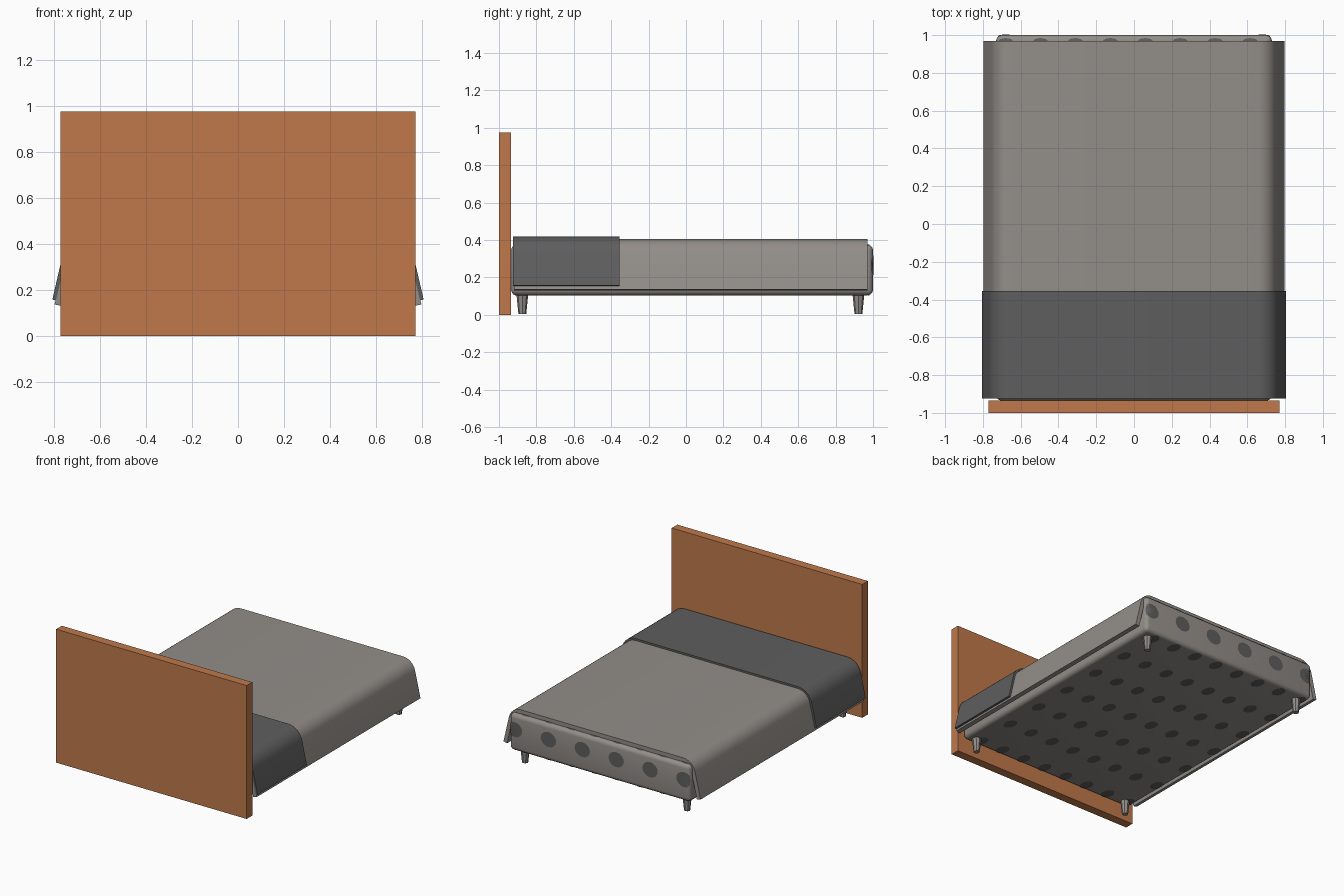
import bpy, bmesh, math
from mathutils import Vector

if "Cube" in bpy.data.objects:
    bpy.data.objects.remove(bpy.data.objects["Cube"], do_unlink=True)


def material(name, rgb):
    m = bpy.data.materials.new(name)
    m.use_nodes = True
    m.diffuse_color = (*rgb, 1)
    m.node_tree.nodes["Principled BSDF"].inputs["Base Color"].default_value = (*rgb, 1)
    return m


WOOD = material("warm_wood", (0.52, 0.19, 0.071))
GREY = material("warm_grey_cloth", (0.29, 0.27, 0.25))
DARK = material("charcoal_cloth", (0.112, 0.112, 0.112))


def add_object(name, bm, mat):
    mesh = bpy.data.meshes.new(name)
    bm.to_mesh(mesh)
    bm.free()
    obj = bpy.data.objects.new(name, mesh)
    bpy.context.collection.objects.link(obj)
    mesh.materials.append(mat)
    return obj


def finish(obj, smooth=True):
    """Apply the modifiers, then shade with sharp corners kept."""
    bpy.ops.object.select_all(action='DESELECT')
    obj.select_set(True)
    bpy.context.view_layer.objects.active = obj
    for mod in list(obj.modifiers):
        bpy.ops.object.modifier_apply(modifier=mod.name)
    if smooth:
        bpy.ops.object.shade_smooth_by_angle(angle=math.radians(35))


def box(name, low, high, mat, bevel=0):
    bm = bmesh.new()
    bmesh.ops.create_cube(bm, size=1)
    low, high = Vector(low), Vector(high)
    for v in bm.verts:
        v.co = (low + high) / 2 + v.co * (high - low)
    obj = add_object(name, bm, mat)
    if bevel:
        mod = obj.modifiers.new("round", 'BEVEL')
        mod.width, mod.segments = bevel, 4
    finish(obj, bevel > 0)
    return obj


# Headboard and mattress
LOW, HIGH, ROUND = Vector((-0.73, -0.935, 0.105)), Vector((0.73, 1.0, 0.375)), 0.03
box("headboard", (-0.77, -1.0, 0), (0.77, -0.935, 0.975), WOOD)
box("mattress", LOW, HIGH, GREY, ROUND)


# Spots printed on the mattress: thin ovals laid on its rounded surface
def on_mattress(p):
    core = Vector([min(max(c, a + ROUND), b - ROUND) for c, a, b in zip(p, LOW, HIGH)])
    return core + (p - core).normalized() * (ROUND + 0.002)


def spot(bm, centre, u, v):
    centre, u, v = Vector(centre), Vector(u), Vector(v)
    normal = u.cross(v).normalized()
    rings = []
    for scale in (0.5, 1.0):
        ring = []
        for i in range(16):
            a = math.tau * i / 16
            p = centre + scale * (u * math.cos(a) + v * math.sin(a))
            ring.append(bm.verts.new(on_mattress(p + normal * 0.001)))
        rings.append(ring)
    bm.faces.new(rings[0])
    for i in range(16):
        j = (i + 1) % 16
        bm.faces.new((rings[0][i], rings[1][i], rings[1][j], rings[0][j]))


bm = bmesh.new()
for i in range(6):
    spot(bm, (-0.685 + 0.274 * i, HIGH.y, 0.265), (-0.062, 0, 0), (0, 0, 0.055))
for i in range(8):
    x = -0.68 + 0.185 * i
    spot(bm, (x, 0.965, HIGH.z), (0.04, 0, 0), (0, 0.02, 0))
    for j in range(7):
        spot(bm, (x, -0.87 + 0.3 * j, LOW.z), (-0.04, 0, 0), (0, 0.055, 0))
finish(add_object("mattress_spots", bm, DARK))


# Blanket and throw: flat top, rounded shoulders, flared side flaps
def draped_cloth(name, y0, y1, top, radius, hem, thickness, mat):
    flare = math.radians(13)
    half = []
    for i in range(9):
        a = math.pi / 2 + (flare - math.pi / 2) * i / 8
        half.append((0.655 + radius * math.cos(a), top - radius + radius * math.sin(a)))
    x, z = half[-1]
    half.append((x + (z - hem) * math.tan(flare), hem))
    profile = [(-x, z) for x, z in reversed(half)] + half
    bm = bmesh.new()
    rows = [[bm.verts.new((x, y, z)) for x, z in profile] for y in (y0, y1)]
    for i in range(len(profile) - 1):
        bm.faces.new((rows[0][i], rows[0][i + 1], rows[1][i + 1], rows[1][i]))
    obj = add_object(name, bm, mat)
    mod = obj.modifiers.new("thickness", 'SOLIDIFY')
    mod.thickness, mod.offset, mod.use_even_offset = thickness, -1, True
    finish(obj)


draped_cloth("blanket", -0.92, 0.97, 0.405, 0.1, 0.137, 0.03, GREY)
draped_cloth("folded_throw", -0.925, -0.355, 0.419, 0.114, 0.158, 0.016, DARK)

# Tapered legs
for side, x in (("right", -0.655), ("left", 0.655)):
    for end, y in (("head", -0.875), ("foot", 0.922)):
        bm = bmesh.new()
        bmesh.ops.create_cone(bm, cap_ends=True, segments=8,
                              radius1=0.021, radius2=0.032, depth=0.11)
        bmesh.ops.translate(bm, verts=bm.verts, vec=(x, y, 0.06))
        finish(add_object(f"leg_{end}_{side}", bm, GREY), False)
